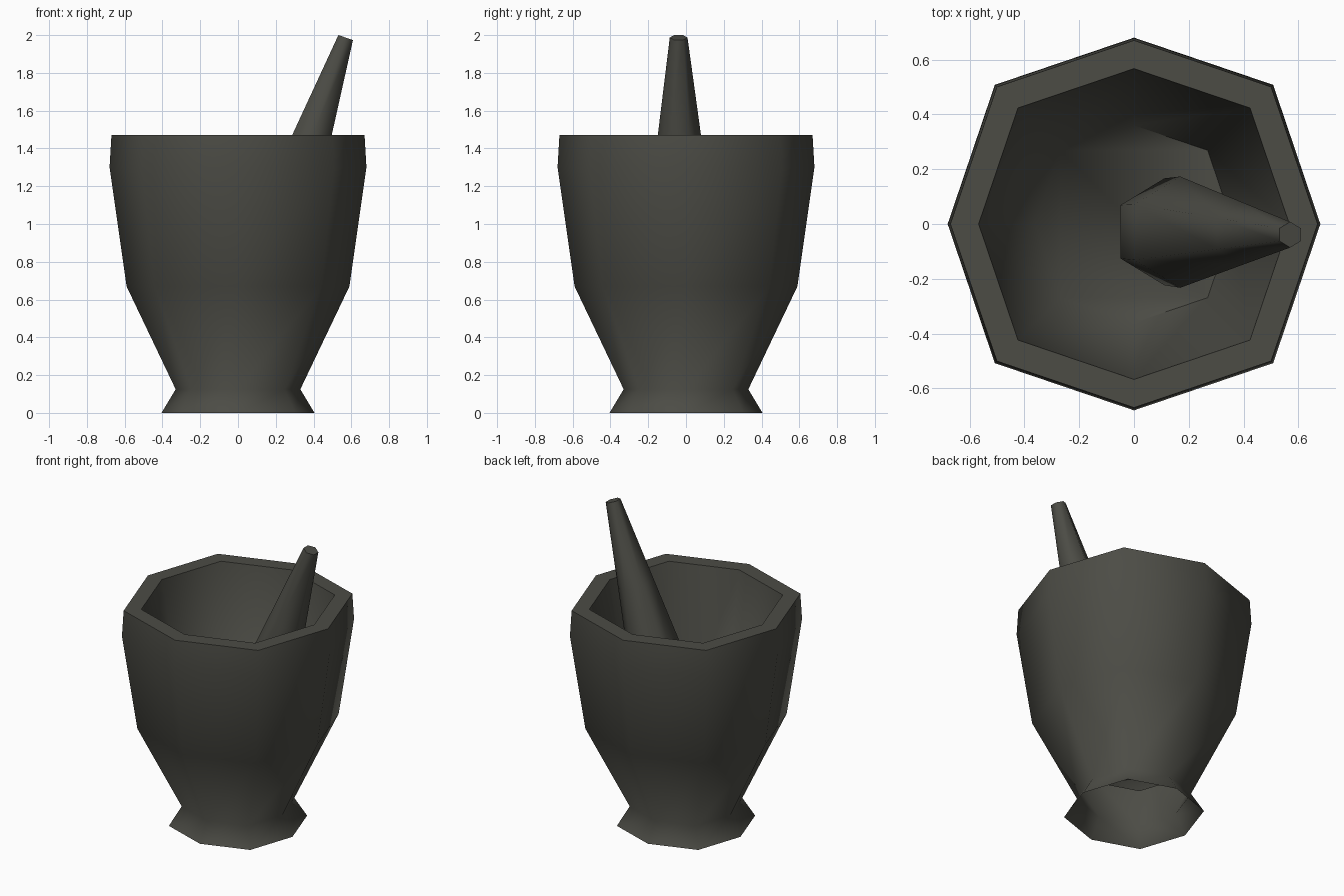
import bpy
import bmesh
from math import sin, cos, pi
from mathutils import Vector, Matrix

cube = bpy.data.objects.get("Cube")
if cube:
    bpy.data.objects.remove(cube, do_unlink=True)

# Single dark stone colour
stone = bpy.data.materials.new("dark stone")
stone.use_nodes = True
colour = (0.072, 0.072, 0.06, 1)
stone.diffuse_color = colour
shader = next(n for n in stone.node_tree.nodes if n.type == 'BSDF_PRINCIPLED')
shader.inputs["Base Color"].default_value = colour
shader.inputs["Roughness"].default_value = 0.8


def loft(name, rings, is_sharp, cap_start):
    """Skin a stack of point rings, cap the ends and mark sharp edges by rule."""
    bm = bmesh.new()
    loops = [[bm.verts.new(p) for p in ring] for ring in rings]
    n = len(loops[0])
    for low, high in zip(loops, loops[1:]):
        for i in range(n):
            j = (i + 1) % n
            bm.faces.new((low[i], low[j], high[j], high[i]))
    bm.faces.new(loops[-1])
    if cap_start:
        bm.faces.new(loops[0][::-1])
    for face in bm.faces:
        face.smooth = True
    bm.normal_update()
    for edge in bm.edges:
        edge.smooth = not is_sharp(edge)
    mesh = bpy.data.meshes.new(name)
    bm.to_mesh(mesh)
    bm.free()
    mesh.materials.append(stone)
    obj = bpy.data.objects.new(name, mesh)
    bpy.context.collection.objects.link(obj)
    return obj


# Mortar: eight-sided shell, open below, with slightly wide diagonals
DIAGONAL = 1.056
profile = [(0.405, 0), (0.33, 0.125), (0.59, 0.67), (0.68, 1.3),
           (0.67, 1.47), (0.567, 1.47), (0.36, 0.38)]


def octagon(radius, z):
    return [Vector((cos(i * pi / 4), sin(i * pi / 4), 0)) * radius
            * (DIAGONAL if i % 2 else 1) + Vector((0, 0, z)) for i in range(8)]


def mortar_sharp(edge):
    a, b = (v.co for v in edge.verts)
    rim = min(a.z, b.z) > 1.46
    half = min(a.x, b.x) > -0.01
    floor = abs(a.z - 0.38) < 0.01 and abs(b.z - 0.38) < 0.01
    return half and floor or rim and edge.calc_face_angle(0) > 0.5


loft("mortar", [octagon(r, z) for r, z in profile], mortar_sharp, False)

# Pestle: leaning six-sided club, wide and rounded at the lower end
tip = Vector((0.57, -0.039, 1.987))
foot = Vector((0.05, -0.027, 0.45))
axis = (tip - foot).normalized()
side = Vector((0, 1, 0))
across = side.cross(axis).normalized()
stations = [(0, 0.115), (0.19, 0.195), (0.37, 0.203), (1.08, 0.114),
            ((tip - foot).length, 0.047)]


def hexagon(distance, radius):
    centre = foot + axis * distance
    return [centre + (across * cos(a) + side * sin(a)) * radius
            for a in (pi / 6 + i * pi / 3 for i in range(6))]


loft("pestle", [hexagon(d, r) for d, r in stations],
     lambda e: min(v.co.z for v in e.verts) > 1.9, True)
